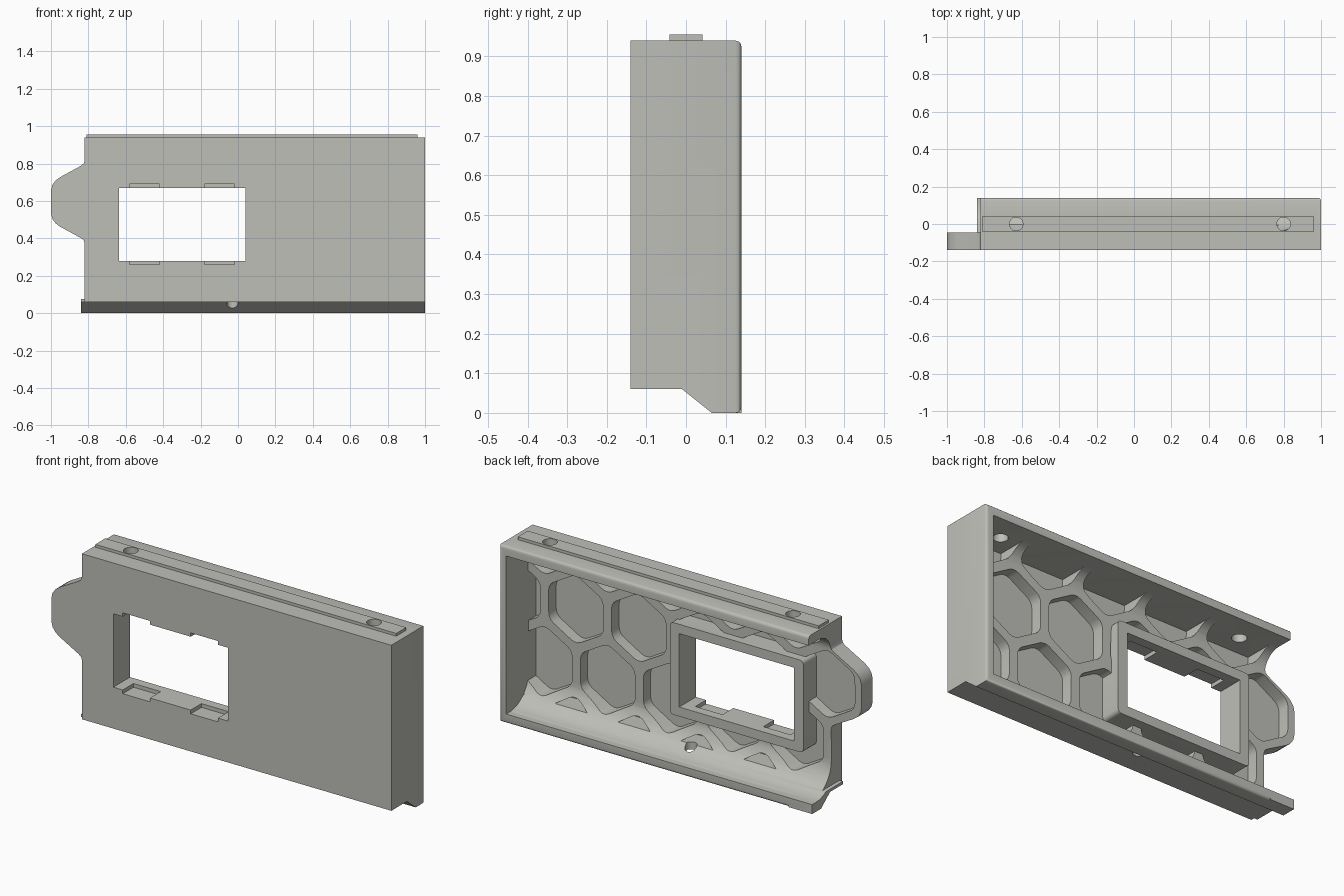
import bpy, bmesh, math
from mathutils import Vector

if "Cube" in bpy.data.objects:
    bpy.data.objects.remove(bpy.data.objects["Cube"])

grey = bpy.data.materials.new("warm_grey")
grey.diffuse_color = (0.52, 0.52, 0.485, 1)
grey.use_nodes = True
grey.node_tree.nodes["Principled BSDF"].inputs["Base Color"].default_value = grey.diffuse_color


def prism(name, pts, axis, a, b, bevel=None, radius=0.015):
    """Extrude a 2D outline: axis 'x' takes (y, z) points, axis 'y' takes (x, z)."""
    place = (lambda p, d: (d, *p)) if axis == 'x' else (lambda p, d: (p[0], d, p[1]))
    bm = bmesh.new()
    lo = [bm.verts.new(place(p, a)) for p in pts]
    hi = [bm.verts.new(place(p, b)) for p in pts]
    n = len(pts)
    bm.faces.new(lo)
    bm.faces.new(hi[::-1])
    for i in range(n):
        j = (i + 1) % n
        bm.faces.new((lo[j], lo[i], hi[i], hi[j]))
    bmesh.ops.recalc_face_normals(bm, faces=bm.faces)
    if bevel:
        bmesh.ops.bevel(bm, geom=[e for e in bm.edges if bevel(e)], offset=radius,
                        segments=3, profile=0.5, affect='EDGES')
    me = bpy.data.meshes.new(name)
    bm.to_mesh(me)
    bm.free()
    me.materials.append(grey)
    ob = bpy.data.objects.new(name, me)
    bpy.context.collection.objects.link(ob)
    return ob


def box(name, x0, x1, y0, y1, z0, z1):
    return prism(name, [(x0, z0), (x1, z0), (x1, z1), (x0, z1)], 'y', y0, y1)


def combine(ob, other, op):
    m = ob.modifiers.new(op, 'BOOLEAN')
    m.operation, m.solver, m.object = op, 'EXACT', other
    bpy.context.view_layer.objects.active = ob
    bpy.ops.object.modifier_apply(modifier=m.name)
    bpy.data.objects.remove(other)


def arc(cy, cz, r, a0, a1, n=10):
    return [(cy + r * math.cos(math.radians(a0 + (a1 - a0) * i / n)),
             cz + r * math.sin(math.radians(a0 + (a1 - a0) * i / n))) for i in range(n + 1)]


def along_y(e):
    d = e.verts[0].co - e.verts[1].co
    return abs(d.y) > 0.05 and abs(d.x) + abs(d.z) < 1e-4


def back_rim(e):
    return all(v.co.y > 0.139 for v in e.verts) and any(v.co.x > 0 for v in e.verts)


# main block with stepped lower lip
panel = prism("panel", [(-.14, .06), (-.01, .06), (.065, 0), (.14, 0), (.14, .94), (-.14, .94)],
              'x', -.82, 1, back_rim)

# short lip overhang at the left end
combine(panel, prism("lip_end", [(-.12, .06), (-.01, .06), (.065, 0), (.14, 0), (.14, .075),
                                 (-.12, .075)], 'x', -.84, -.7), 'UNION')

# side tab
half = [(-.7, .25), (-.815, .25), (-.82, .22), (-.825, .205), (-.84, .193), (-.95, .133),
        (-.975, .115), (-.993, .09), (-1, .06)]
tab = [(x, .595 + d) for x, d in half] + [(x, .595 - d) for x, d in reversed(half)]
combine(panel, prism("tab", tab, 'y', -.14, -.03), 'UNION')

# open back with curved transitions into the upper and lower walls
hollow = ([(.3, .05)] + arc(.11, .21, .16, 270, 180) + arc(.055, .79, .10, 180, 90) + [(.3, .89)])
combine(panel, prism("hollow_cutter", hollow, 'x', -1.2, .96), 'DIFFERENCE')

# honeycomb pockets, limited by the outer walls
pocket = prism("pocket_cutter", [(-.11, .1), (0, .1), (.1, .05), (.3, .05), (.3, .89), (-.11, .89)],
               'x', -1.1, .96)
cells = []
for row, z in enumerate((-.03, .29, .61, .93)):
    for k in range(6):
        x = -.80 + .37 * k + (.185 if row % 2 else 0)
        if row == 0 and k == 0:
            continue
        hexagon = [(x + .185 * math.sin(math.radians(60 * i)),
                    z + .185 * math.cos(math.radians(60 * i))) for i in range(6)]
        cells.append(prism("cell", hexagon, 'y', -.2, .25, along_y, .03))
bpy.ops.object.select_all(action='DESELECT')
for c in cells:
    c.select_set(True)
bpy.context.view_layer.objects.active = cells[0]
bpy.ops.object.join()
combine(pocket, cells[0], 'INTERSECT')
combine(panel, pocket, 'DIFFERENCE')

# window frame, opening and clip notches
combine(panel, prism("frame", [(-.69, .23), (.095, .23), (.095, .72), (-.69, .72)],
                     'y', -.13, 0, along_y, .02), 'UNION')
combine(panel, box("window_cutter", -.635, .04, -.3, .3, .28, .67), 'DIFFERENCE')
for x in (-.58, -.18):
    combine(panel, box("notch_cutter", x, x + .16, -.3, -.05, .26, .69), 'DIFFERENCE')

# raised rail along the top
combine(panel, box("top_rail", -.81, .96, -.042, .042, .92, .955), 'UNION')

# screw holes through the upper and lower walls
for x, y, z, r in ((-.63, 0, .94, .036), (.8, 0, .94, .036), (-.03, 0, .05, .03)):
    bpy.ops.mesh.primitive_cylinder_add(vertices=32, radius=r, depth=.2, location=(x, y, z))
    combine(panel, bpy.context.object, 'DIFFERENCE')

panel.data.materials.clear()
panel.data.materials.append(grey)
for p in panel.data.polygons:
    p.material_index = 0
bpy.ops.object.select_all(action='DESELECT')
panel.select_set(True)
bpy.context.view_layer.objects.active = panel
bpy.ops.object.shade_smooth_by_angle(angle=math.radians(32))
